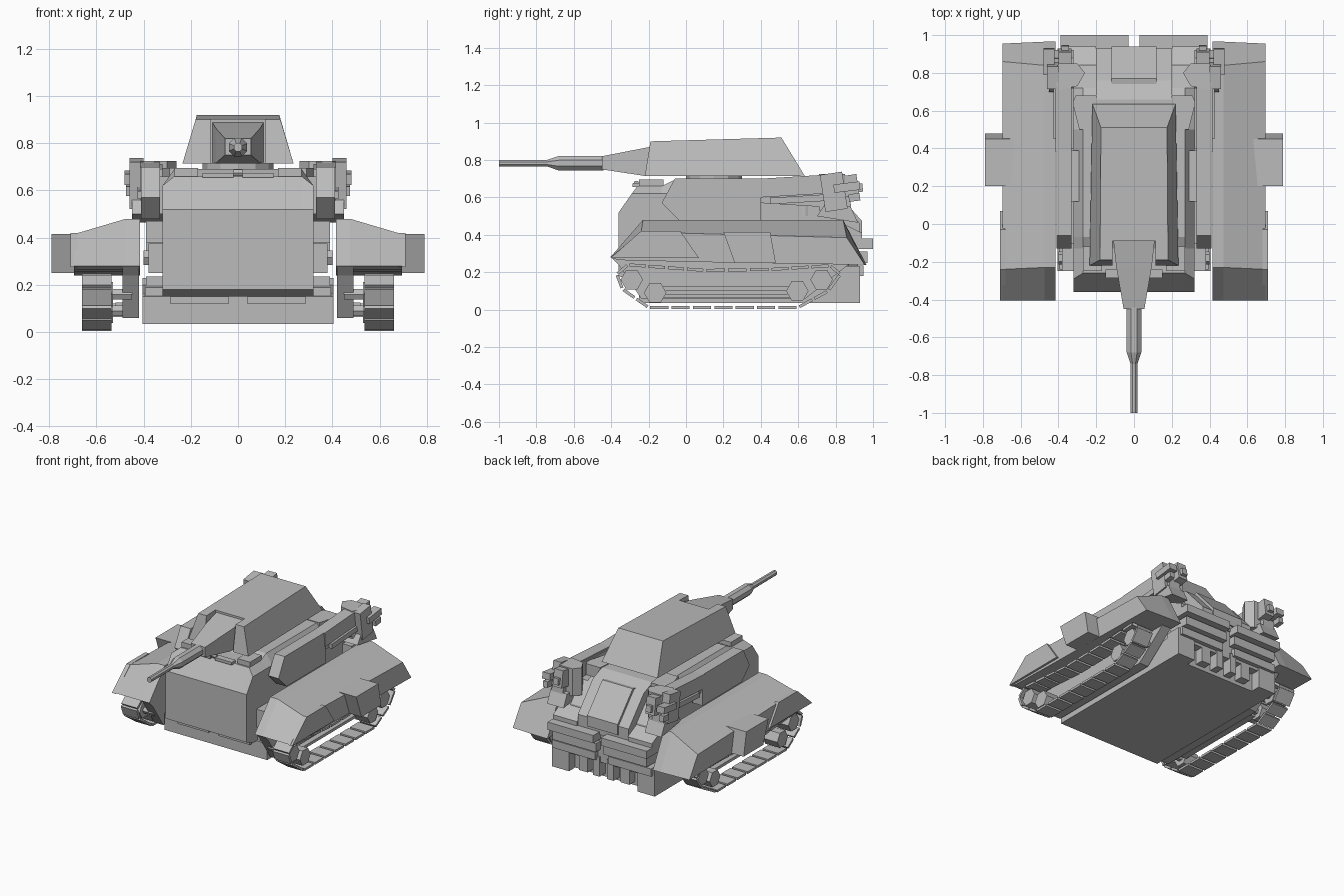
import bpy, bmesh, math
from mathutils import Vector

cube = bpy.data.objects.get("Cube")
if cube:
    bpy.data.objects.remove(cube, do_unlink=True)

grey = bpy.data.materials.new("plain_grey")
grey.use_nodes = True
colour = (0.5, 0.5, 0.5, 1)
grey.diffuse_color = colour
grey.node_tree.nodes["Principled BSDF"].inputs["Base Color"].default_value = colour


def add_rings(bm, rings):
    """Skin matching rings of points and cap both ends."""
    loops = [[bm.verts.new(p) for p in ring] for ring in rings]
    for a, b in zip(loops, loops[1:]):
        for i in range(len(a)):
            j = (i + 1) % len(a)
            bm.faces.new((a[i], a[j], b[j], b[i]))
    bm.faces.new(loops[0][::-1])
    bm.faces.new(loops[-1])


def build(name, solids, pair=False):
    bm = bmesh.new()
    for rings in solids:
        add_rings(bm, rings)
    bmesh.ops.recalc_face_normals(bm, faces=bm.faces)
    mesh = bpy.data.meshes.new(name)
    bm.to_mesh(mesh)
    bm.free()
    mesh.materials.append(grey)
    ob = bpy.data.objects.new(name, mesh)
    bpy.context.collection.objects.link(ob)
    if pair:
        ob.modifiers.new("Mirror", 'MIRROR').use_mirror_merge = False
    return ob


def side(x0, x1, profile):
    """Side profile of (y, z) points pushed out from x0 to x1."""
    return [[(x, y, z) for y, z in profile] for x in (x0, x1)]


def block(x0, x1, y0, y1, z0, z1):
    return side(x0, x1, [(y0, z0), (y1, z0), (y1, z1), (y0, z1)])


def tilted(x0, x1, y, z, length, height, angle):
    """Block centred on (y, z) and turned about the x axis."""
    c, s = math.cos(angle), math.sin(angle)
    corners = [(-1, -1), (1, -1), (1, 1), (-1, 1)]
    return side(x0, x1, [(y + (a * length * c - b * height * s) / 2,
                          z + (a * length * s + b * height * c) / 2) for a, b in corners])


def disc(x0, x1, y, z, r, n=6):
    return side(x0, x1, [(y + r * math.cos(math.tau * i / n),
                          z + r * math.sin(math.tau * i / n)) for i in range(n)])


def bore(stations, z, n=8):
    """Faceted tube along y from (y, radius) stations."""
    return [[(r * math.cos(math.tau * (i + .5) / n), y, z + r * math.sin(math.tau * (i + .5) / n))
             for i in range(n)] for y, r in stations]


# Hull: body with chamfered upper shoulders
body = [(-.36, .18), (-.36, .52), (-.26, .66), (-.13, .66), (-.07, .69), (.5, .69),
        (.72, .6), (.84, .47), (.88, .18)]
shoulder = [(y, min(z, .62)) for y, z in body]
shoulder[2] = (-.29, .62)
build("hull", [[[(x, y, z) for y, z in p] for x, p in
                ((-.32, shoulder), (-.27, body), (.27, body), (.32, shoulder))]])
build("lower_tub", [side(-.405, .405, [(-.25, .035), (-.25, .15), (-.2, .165), (.86, .2), (.86, .035)])])
build("belly_lip", [side(-.32, .32, [(-.36, .18), (-.28, .15), (.2, .15), (.2, .18)])])
build("front_bumper_plates", [block(.04, .285, -.275, -.2, .12, .16)], True)
build("front_hinges", [block(.02, .15, -.285, -.24, .655, .675),
                       block(.17, .27, -.25, -.12, .66, .695)], True)
build("front_latch", [disc(-.02, .02, -.265, .675, .016)])
build("hull_side_bosses", [block(.31, .38, -.25, -.1, .25, .375),
                           disc(.37, .4, -.18, .315, .035),
                           block(.31, .395, -.24, .7, .145, .19)], True)
build("shoulder_wedges", [[[(x, y, z) for x, y in
                            ((.18, .5), (.29, .5), (.325, .64), (.31, .68), (.2, .68))]
                           for z in (.5, .695)]], True)

# Rear engine deck and stacked plates
deck = [(.5, .69), (.66, .69), (.76, .65), (.93, .46), (.93, .36), (.5, .36)]
build("engine_cover", [side(-.2, .2, deck)])
build("engine_cover_panel", [side(-.12, .12, [(.74, .66), (.77, .665), (.94, .475), (.94, .4), (.74, .4)])])
build("rear_plates", [block(.03, .39, .8, 1, .325, .38),
                      block(.03, .37, .8, .97, .25, .31),
                      block(.05, .39, .8, .95, .18, .235),
                      side(.2, .39, [(.72, .38), (.72, .47), (.82, .47), (.94, .41), (.94, .38)])], True)
build("rear_core", [block(-.3, .3, .78, .92, .16, .42)])
build("rear_feet", [block(.27, .405, .82, .93, .035, .23),
                    block(.13, .2, .82, .92, .06, .2),
                    block(.03, .08, .82, .93, .06, .2)], True)

# Fenders with sloping tops, side boxes and inner track walls
inner = [(-.405, .28), (-.23, .48), (.84, .48), (.965, .24), (.05, .255), (-.36, .265)]
outer = [(-.405, .28), (-.24, .415), (.86, .385), (.955, .24), (.05, .255), (-.36, .265)]
build("fenders", [[[(x, y, z) for y, z in p] for x, p in
                   ((.415, inner), (.475, inner), (.695, outer))]], True)
cheek = [(-.405, .275), (-.24, .42), (-.03, .42), (.07, .275)]
build("fender_cheeks", [side(.68, .71, cheek)], True)
build("fender_boxes", [side(.6, .79, [(.2, .415), (.45, .415), (.48, .25), (.26, .25)])], True)
build("track_walls", [side(.42, .49, [(-.4, .28), (-.36, .24), (-.24, .06), (.64, .06), (.88, .25)])], True)
build("track_beams", [block(.48, .54, -.12, .58, .065, .085),
                      block(.48, .52, -.16, .62, .1, .125)], True)

# Wheels and spaced track links
wheels = [(-.29, .16), (-.165, .09), (.595, .1), (.725, .16)]
build("wheels", [disc(.53, .645, y, z, .06) for y, z in wheels], True)
build("wheel_axles", [disc(.45, .54, y, z, .025) for y, z in wheels], True)
path = [(-.2, .012), (.6, .012), (.76, .1), (.825, .19), (.77, .235), (.45, .215),
        (.1, .21), (-.31, .24), (-.37, .19), (-.34, .11)]
links = []
for a, b in zip(path, path[1:] + path[:1]):
    a, b = Vector(a), Vector(b)
    run = b - a
    n = max(1, round(run.length / .11))
    for i in range(n):
        mid = a + run * ((i + .5) / n)
        links.append(tilted(.535, .66, mid.x, mid.y, run.length / n * .85, .016,
                            math.atan2(run.y, run.x)))
build("track_links", links, True)

# Side pods carrying the rear folded arms
build("pods", [side(.33, .41, [(-.13, .57), (-.06, .7), (.4, .7), (.4, .48), (-.04, .48)]),
               side(.32, .4, [(.4, .69), (.72, .71), (.72, .55), (.4, .57)]),
               block(.25, .335, .12, .39, .5, .66)], True)
build("pod_rails", [tilted(.33, .415, .56, .66, .35, .1, .06),
                    tilted(.4, .425, .6, .59, .3, .035, .06)], True)
build("arm_joints", [[[(x, y, z) for x, y in
                       ((.26, .8), (.3, .73), (.4, .71), (.43, .78), (.4, .85), (.3, .85))]
                      for z in (.53, .725)]], True)
build("arm_blocks", [tilted(.4, .46, .79, .63, .12, .2, .15),
                     tilted(.42, .48, .86, .655, .14, .045, .12),
                     tilted(.33, .4, .88, .66, .08, .12, .15),
                     tilted(.35, .44, .84, .57, .08, .07, .1),
                     side(.32, .45, [(.7, .5), (.74, .56), (.88, .55), (.92, .465)])], True)
build("arm_studs", [tilted(.345, .385, .915, .65, .06, .045, .12),
                    tilted(.44, .475, .9, .6, .06, .04, .12)], True)

# Turret with a notch for the gun mantlet
low = [(-.235, -.22), (.235, -.22), (.22, .635), (-.22, .635)]
high = [(-.18, -.19), (.18, -.19), (.175, .51), (-.175, .51)]
turret = build("turret", [[[(x, y, .715) for x, y in low],
                           [(x, y, .9 + .02 * (y > 0)) for x, y in high]]])
cutter = build("turret_notch_cutter", [block(-.115, .115, -.4, -.09, .6, 1.1)])
cutter.hide_render = True
cutter.hide_viewport = True
cutter.display_type = 'WIRE'
notch = turret.modifiers.new("Notch", 'BOOLEAN')
notch.operation = 'DIFFERENCE'
notch.solver = 'EXACT'
notch.object = cutter
build("turret_ring", [[[(.15 * math.cos(math.tau * i / 12), .15 + .15 * math.sin(math.tau * i / 12), z)
                        for i in range(12)] for z in (.68, .72)]])

# Gun: wedge mantlet, sleeve and muzzle
build("gun_mantlet", [[[(-w, y, z0), (w, y, z0), (w, y, z1), (-w, y, z1)] for y, w, z0, z1 in
                       ((-.08, .11, .72, .89), (-.22, .095, .715, .865), (-.45, .055, .75, .82))]])
build("gun_barrel", [bore([(-.44, .042), (-.68, .042), (-.74, .02), (-1, .019)], .783)])
